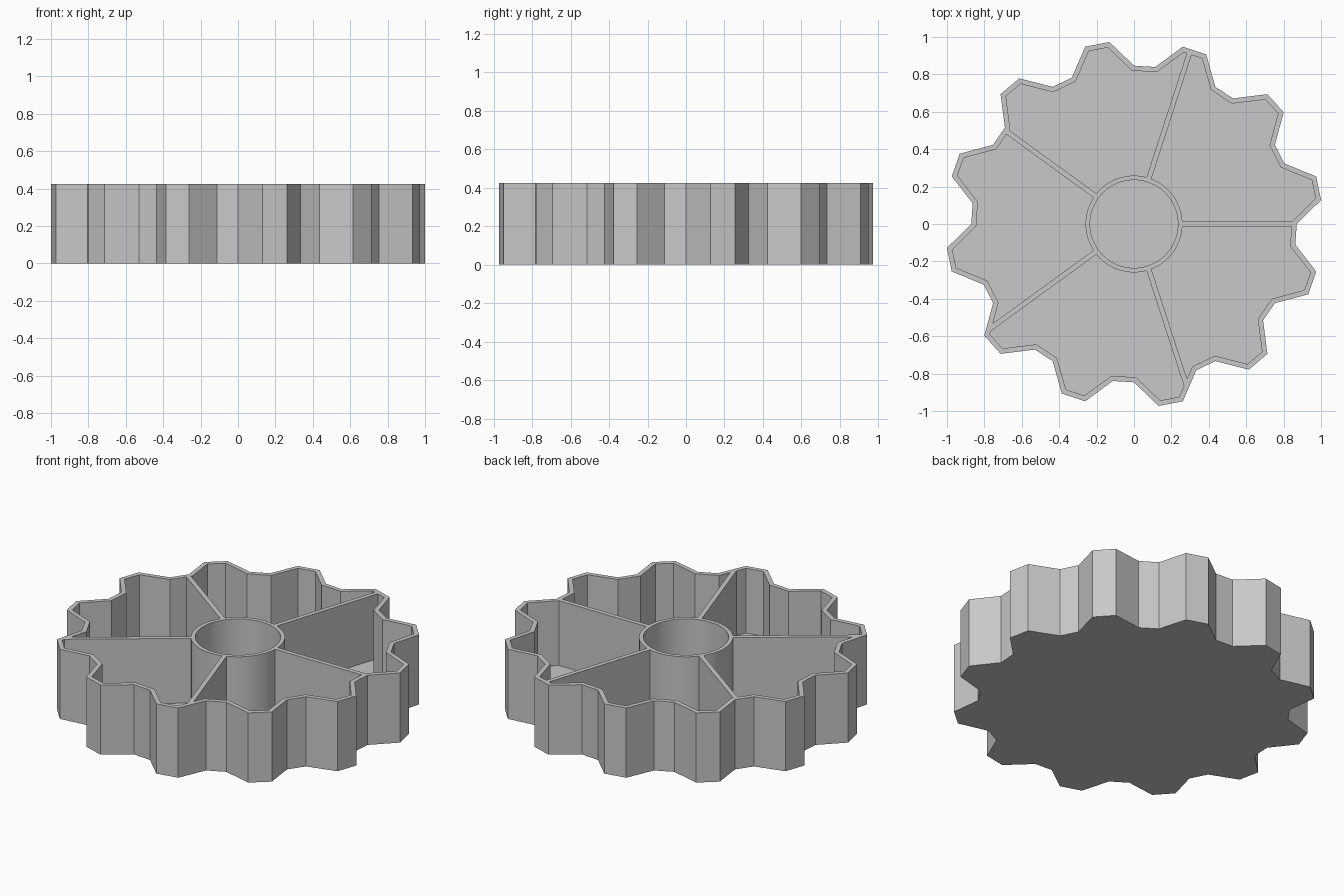
import bpy, bmesh
from math import radians, sqrt, cos, sin
from mathutils import Vector
from mathutils.geometry import intersect_line_line_2d

HEIGHT, FLOOR, WALL = 0.424, 0.03, 0.027
TEETH, TIP, ROOT, SQUASH = 12, 1.0086, 0.87, 0.973
HUB_OUT, HUB_IN, SPOKES = 0.259, 0.235, 5

cube = bpy.data.objects.get("Cube")
if cube:
    bpy.data.objects.remove(cube, do_unlink=True)

# Single grey material
grey = bpy.data.materials.new("plain grey")
grey.use_nodes = True
COLOUR = (0.58, 0.58, 0.58, 1)
grey.diffuse_color = COLOUR
grey.node_tree.nodes["Principled BSDF"].inputs["Base Color"].default_value = COLOUR


def finish(bm, name):
    bmesh.ops.recalc_face_normals(bm, faces=bm.faces)
    mesh = bpy.data.meshes.new(name)
    bm.to_mesh(mesh)
    bm.free()
    mesh.materials.append(grey)
    obj = bpy.data.objects.new(name, mesh)
    bpy.context.collection.objects.link(obj)
    return obj


def polar(r, angle):
    return Vector((r * cos(angle), r * sin(angle)))


def loop(bm, points, z):
    return [bm.verts.new((p.x, p.y, z)) for p in points]


def bridge(bm, a, b):
    for i in range(len(a)):
        j = (i + 1) % len(a)
        bm.faces.new((a[i], a[j], b[j], b[i]))


def inset(points, distance):
    """Offset a counter-clockwise outline inwards with mitred corners."""
    result = []
    for i, p in enumerate(points):
        d1 = (p - points[i - 1]).normalized()
        d2 = (points[(i + 1) % len(points)] - p).normalized()
        n1, n2 = Vector((-d1.y, d1.x)), Vector((-d2.y, d2.x))
        result.append(p + (n1 + n2) * distance / (1 + n1.dot(n2)))
    return result


# Toothed outline: two root corners then two tip corners per tooth
outer = []
for i in range(TEETH * 4):
    p = polar(TIP if i % 4 in (1, 2) else ROOT, radians(360 / (TEETH * 4) * i))
    outer.append(Vector((p.x, p.y * SQUASH)))
inner = inset(outer, WALL)

# Open tray with a toothed wall and flat floor
bm = bmesh.new()
rings = [loop(bm, outer, 0), loop(bm, outer, HEIGHT),
         loop(bm, inner, HEIGHT), loop(bm, inner, FLOOR)]
for a, b in zip(rings, rings[1:]):
    bridge(bm, a, b)
bm.faces.new(rings[0])
bm.faces.new(rings[-1])
finish(bm, "toothed_tray")

# Round hub tube
bm = bmesh.new()
circle = [polar(1, radians(360 / 64 * i)) for i in range(64)]
rings = [loop(bm, [p * r for p in circle], z) for r, z in
         ((HUB_OUT, FLOOR), (HUB_OUT, HEIGHT), (HUB_IN, HEIGHT), (HUB_IN, FLOOR))]
for a, b in zip(rings, rings[1:]):
    bridge(bm, a, b)
hub = finish(bm, "hub_tube")
bpy.context.view_layer.objects.active = hub
hub.select_set(True)
bpy.ops.object.shade_smooth_by_angle(angle=radians(30))


def spoke_side(direction, offset):
    """Start and end of one spoke side, from the hub to the wall."""
    shift = Vector((-direction.y, direction.x)) * offset
    start = direction * sqrt(HUB_OUT ** 2 - offset ** 2) + shift
    far = direction * 1.2 + shift
    hits = [intersect_line_line_2d(start, far, inner[i - 1], inner[i])
            for i in range(len(inner))]
    end = min((h for h in hits if h), key=lambda h: (h - start).length)
    return start, end


# Spokes dividing the tray into compartments
for k in range(SPOKES):
    direction = polar(1, radians(360 / SPOKES * k))
    a0, a1 = spoke_side(direction, -WALL / 2)
    b0, b1 = spoke_side(direction, WALL / 2)
    bm = bmesh.new()
    low = loop(bm, (a0, a1, b1, b0), FLOOR)
    high = loop(bm, (a0, a1, b1, b0), HEIGHT)
    bridge(bm, low, high)
    bm.faces.new(low)
    bm.faces.new(high)
    finish(bm, f"spoke_{k + 1}")
